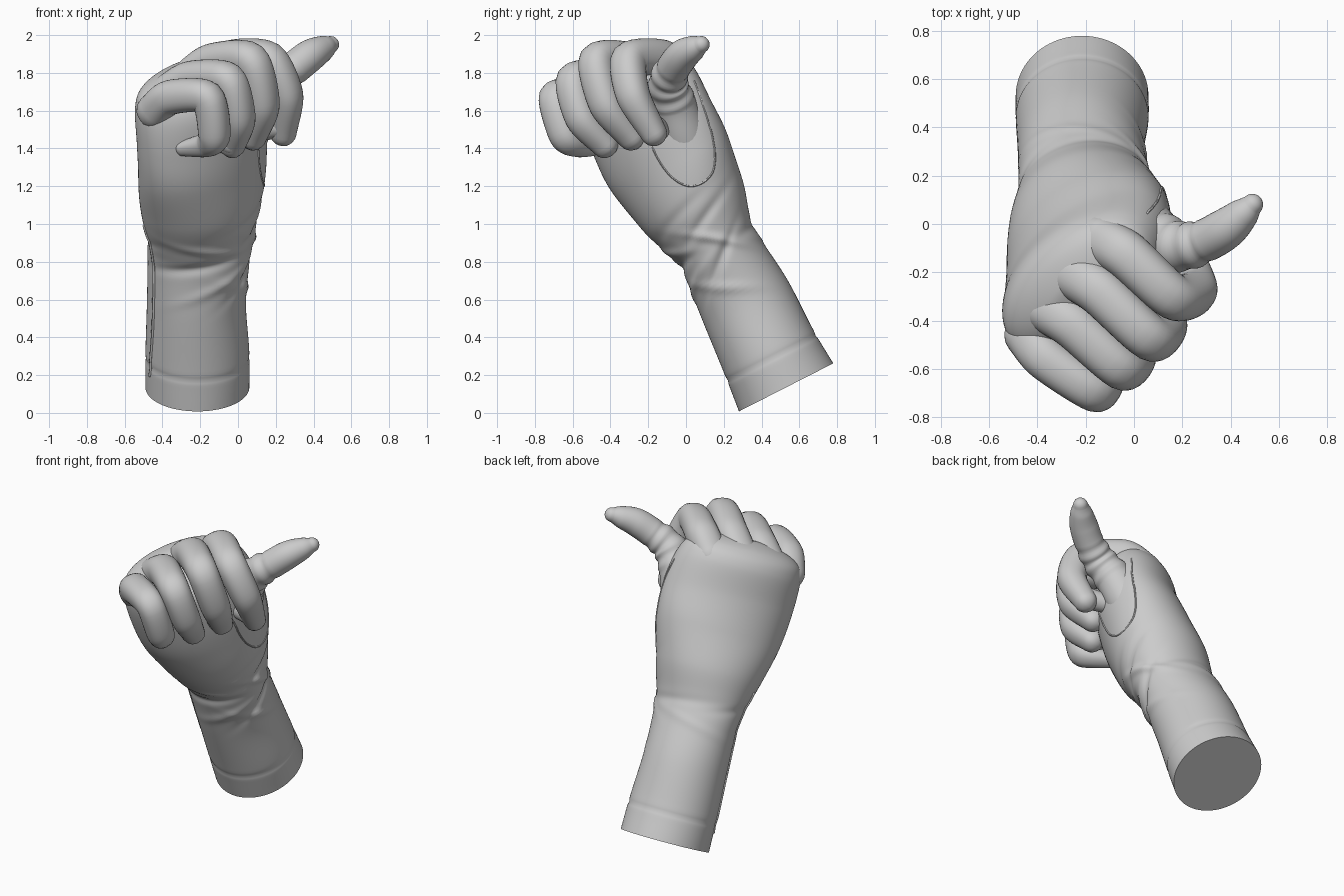
import bpy, bmesh, math
from mathutils import Vector
from mathutils.bvhtree import BVHTree

if "Cube" in bpy.data.objects:
    bpy.data.objects.remove(bpy.data.objects["Cube"])

TILT = math.radians(27)
U = Vector((0, math.cos(TILT), math.sin(TILT)))   # depth axis of the arm sections
X = Vector((1, 0, 0))
ACROSS = Vector((.7, .62, .32))                   # direction from finger to finger


def spline(points, n, ease=1.0):
    """Cardinal spline through tuples of any length; small ease gives tight corners."""
    p = [Vector(q) for q in points]
    p = [2 * p[0] - p[1]] + p + [2 * p[-1] - p[-2]]
    out = []
    for i in range(1, len(p) - 2):
        a, b, c, d = p[i - 1:i + 3]
        m0, m1 = (c - a) * .5 * ease, (d - b) * .5 * ease
        for k in range(n):
            t = k / n
            h = 3 * t * t - 2 * t ** 3
            out.append(b * (1 - h) + c * h + m0 * (t ** 3 - 2 * t * t + t) + m1 * (t ** 3 - t * t))
    return out + [p[-2]]


def loft(name, rings, angle=40):
    bm = bmesh.new()
    vs = [[bm.verts.new(v) for v in r] for r in rings]
    n = len(vs[0])
    for a, b in zip(vs, vs[1:]):
        for i in range(n):
            bm.faces.new((a[i], a[(i + 1) % n], b[(i + 1) % n], b[i]))
    bm.faces.new(vs[0][::-1])
    bm.faces.new(vs[-1])
    bmesh.ops.recalc_face_normals(bm, faces=bm.faces[:])
    tree = BVHTree.FromBMesh(bm)
    me = bpy.data.meshes.new(name)
    bm.to_mesh(me)
    bm.free()
    ob = bpy.data.objects.new(name, me)
    bpy.context.collection.objects.link(ob)
    bpy.ops.object.select_all(action='DESELECT')
    ob.select_set(True)
    bpy.context.view_layer.objects.active = ob
    bpy.ops.object.shade_smooth_by_angle(angle=math.radians(angle))
    return tree


def tube(name, points, n=8, sides=32, ripple=None, ease=1.0, power=2.0):
    """Round-ended tube through (x, y, z, radius) points; power above 2 squares it off."""
    s = spline(points, n, ease)
    pos = [v.to_3d() for v in s]
    rad = [v[3] for v in s]
    if ripple:
        lo, hi, amp = ripple
        for i in range(len(rad)):
            f = i / (len(rad) - 1)
            if lo < f < hi:
                rad[i] += amp * math.sin((f - lo) / (hi - lo) * 6 * math.pi)
    tan = [(pos[min(i + 1, len(pos) - 1)] - pos[max(i - 1, 0)]).normalized() for i in range(len(pos))]
    steps = [math.radians(a) for a in (88, 70, 52, 35, 17)]
    path = [(pos[0] - tan[0] * rad[0] * math.sin(a), rad[0] * math.cos(a), tan[0]) for a in steps]
    path += list(zip(pos, rad, tan))
    path += [(pos[-1] + tan[-1] * rad[-1] * math.sin(a), rad[-1] * math.cos(a), tan[-1]) for a in steps[::-1]]
    side = ACROSS
    rings = []
    for c, r, t in path:
        side = (side - t * side.dot(t)).normalized()
        up = t.cross(side)
        ring = []
        for i in range(sides):
            cq, sq = math.cos(2 * math.pi * i / sides), math.sin(2 * math.pi * i / sides)
            k = r / (abs(cq) ** power + abs(sq) ** power) ** (1 / power)
            ring.append(c + k * (side * cq + up * sq))
        rings.append(ring)
    loft(name, rings, 60)


# Forearm and palm: centre x, y, z, half width, half depth, twist in degrees
sections = [
    (-.215, .53, .135, .275, .28, 0), (-.215, .44, .32, .275, .263, 0),
    (-.22, .315, .59, .262, .25, 0), (-.207, .195, .82, .272, .225, 0),
    (-.2, .13, .93, .285, .235, 10), (-.195, .035, 1.10, .335, .28, 32),
    (-.188, -.08, 1.31, .395, .275, 45), (-.192, -.175, 1.5, .41, .262, 45),
    (-.217, -.25, 1.68, .39, .25, 45), (-.232, -.285, 1.77, .335, .19, 45),
    (-.23, -.31, 1.825, .18, .09, 45), (-.23, -.315, 1.832, .01, .01, 45)]
# Cloth folds: height, angle, slope, height width, angle width, depth
folds = [
    (.86, 270, .04, .025, 50, .018), (.95, 285, -.05, .022, 40, -.012), (.77, 300, .10, .025, 45, -.012),
    (.80, 350, .16, .026, 35, .018), (.91, 5, -.14, .024, 35, -.016), (1.01, 355, .12, .026, 35, .016),
    (.70, 340, -.10, .024, 40, -.012), (1.08, 330, .08, .026, 35, .010), (.90, 85, .03, .026, 50, .008),
    (.80, 110, -.05, .024, 50, -.006), (.92, 180, .05, .024, 45, .006)]


def fold_offset(h, deg):
    d = -.005 * math.exp(-((h - .29) / .012) ** 2)          # hem line
    for h0, a0, k, wh, wa, dep in folds:
        da = (deg - a0 + 180) % 360 - 180
        d -= dep * math.exp(-((h - h0 - k * math.radians(da)) / wh) ** 2 - (da / wa) ** 2)
    return d


rings = []
for x, y, z, a, b, rot in spline(sections, 14):
    c, r = Vector((x, y, z)), math.radians(rot)
    ring = []
    for i in range(96):
        q = 2 * math.pi * i / 96 - r
        k = 1 + fold_offset(z, math.degrees(q + r)) / max(a, .1)
        e, f = a * k * math.cos(q), b * k * math.sin(q)
        ring.append(c + X * (e * math.cos(r) - f * math.sin(r)) + U * (e * math.sin(r) + f * math.cos(r)))
    rings.append(ring)
arm = loft("forearm_and_palm", rings)

# Curled fingers: buried root, knuckle, middle joint, end joint, tip
fingers = {
    "index_finger": [(-.14, -.065, 1.79, .10), (-.03, -.13, 1.875, .10), (.16, -.30, 1.87, .094),
                     (.255, -.28, 1.68, .088), (.24, -.17, 1.48, .068)],
    "middle_finger": [(-.27, -.20, 1.76, .10), (-.14, -.28, 1.855, .10), (.065, -.47, 1.865, .094),
                      (.128, -.42, 1.63, .09), (.08, -.29, 1.46, .07)],
    "ring_finger": [(-.36, -.35, 1.70, .10), (-.25, -.42, 1.765, .098), (-.055, -.593, 1.762, .091),
                    (.003, -.55, 1.56, .087), (-.03, -.43, 1.42, .07)],
    "little_finger": [(-.44, -.46, 1.60, .095), (-.36, -.56, 1.67, .092), (-.165, -.69, 1.67, .086),
                      (-.125, -.64, 1.47, .083), (-.17, -.57, 1.42, .065), (-.29, -.49, 1.40, .04)]}
for name, pts in fingers.items():
    tube(name, pts, ease=.75, power=2.25)

# Fingertips tucked against the palm
for name, a, b in (("index_tip", (.22, -.19, 1.52), (.12, -.14, 1.5)),
                   ("middle_tip", (.07, -.31, 1.48), (-.03, -.22, 1.48)),
                   ("ring_tip", (-.03, -.45, 1.43), (-.14, -.35, 1.45))):
    tube(name, [(*a, .066), (*b, .06)])

# Thumb with its fleshy base and bunched cloth at the joint
tube("thumb", [(-.02, .05, 1.33, .13), (.04, -.01, 1.48, .125), (.10, -.06, 1.63, .115),
               (.19, -.095, 1.745, .102), (.29, -.07, 1.82, .09), (.38, -.02, 1.89, .086),
               (.45, .04, 1.93, .068), (.49, .08, 1.95, .045)], 10, ripple=(.3, .58, .005))


# Stitched seams laid on the cloth
def seam(name, pts, r):
    hits = [arm.find_nearest(v)[0] for v in spline(pts, 8)]
    tube(name, [(*h, r) for h in hits], 1, 6)


seam("thumb_gusset_seam", [(.16, -.24, 1.45), (.16, -.12, 1.27), (.14, .02, 1.2), (.12, .13, 1.26),
                           (.14, .17, 1.4), (.12, .12, 1.6), (.05, .04, 1.75)], .005)
seam("side_seam", [(-.455, .38, .2), (-.46, .21, .5), (-.46, .08, .8), (-.46, 0, 1.0)], .009)
